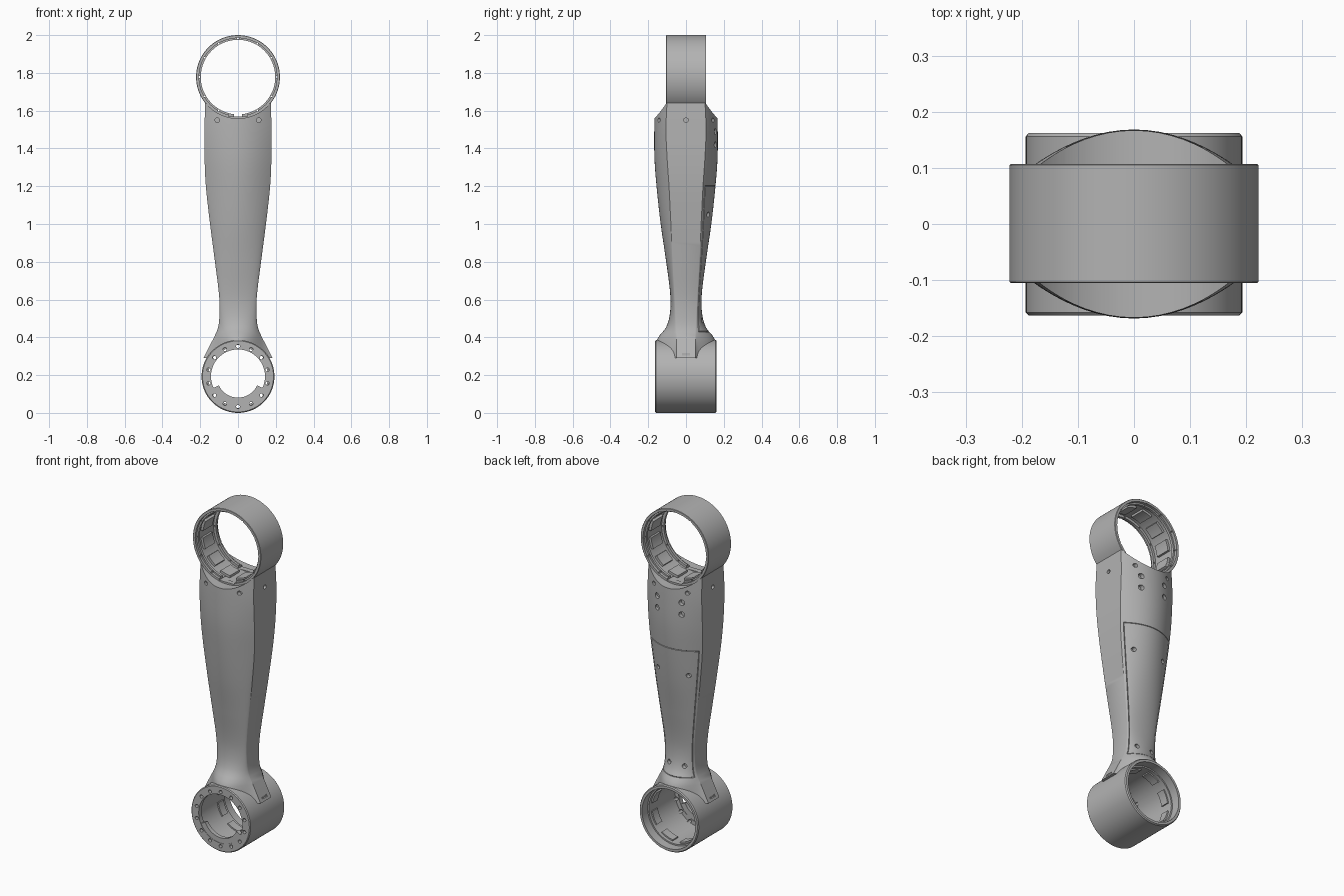
import bpy, bmesh, math
from math import sin, cos, pi, radians
from mathutils import Matrix, Vector

default = bpy.data.objects.get("Cube")
if default:
    bpy.data.objects.remove(default, do_unlink=True)

TOP_Z, LOW_Z = 1.778, 0.193      # centres of the two bearing rings

metal = bpy.data.materials.new("plain grey metal")
metal.use_nodes = True
GREY = (0.45, 0.45, 0.45, 1)
metal.diffuse_color = GREY
metal.node_tree.nodes["Principled BSDF"].inputs["Base Color"].default_value = GREY


def skin(bm, loops, wrap):
    """Join closed loops of points into a tube, wrapped or capped."""
    rows = [[bm.verts.new(p) for p in loop] for loop in loops]
    n = len(rows[0])
    pairs = list(zip(rows, rows[1:])) + ([(rows[-1], rows[0])] if wrap else [])
    for a, b in pairs:
        for i in range(n):
            j = (i + 1) % n
            bm.faces.new((a[i], a[j], b[j], b[i]))
    if not wrap:
        bm.faces.new(rows[0])
        bm.faces.new(rows[-1])
    bmesh.ops.recalc_face_normals(bm, faces=bm.faces)


def revolve(bm, profile, z, start=0, end=360, steps=96):
    """Turn a (radius, y) profile about a y axis at height z."""
    full = end - start == 360
    angles = [radians(start + (end - start) * i / steps) for i in range(steps + (not full))]
    skin(bm, [[(r * cos(a), y, z + r * sin(a)) for r, y in profile] for a in angles], full)


def finish(bm, name):
    mesh = bpy.data.meshes.new(name)
    bm.to_mesh(mesh)
    bm.free()
    obj = bpy.data.objects.new(name, mesh)
    bpy.context.collection.objects.link(obj)
    mesh.materials.append(metal)
    return obj


def drill(bm, at, axis, radius, length, sides=16):
    turn = Vector((0, 0, 1)).rotation_difference(Vector(axis)).to_matrix().to_4x4()
    bmesh.ops.create_cone(bm, cap_ends=True, segments=sides, radius1=radius, radius2=radius,
                          depth=length, matrix=Matrix.Translation(at) @ turn)


def box(bm, at, size):
    bmesh.ops.create_cube(bm, size=1, matrix=Matrix.Translation(at) @ Matrix.Diagonal((*size, 1)))


def activate(obj):
    bpy.ops.object.select_all(action="DESELECT")
    obj.select_set(True)
    bpy.context.view_layer.objects.active = obj


def carve(obj, bm):
    cutter = finish(bm, obj.name + "_cutter")
    cutter.hide_render = True
    mod = obj.modifiers.new("cut", "BOOLEAN")
    mod.operation, mod.solver, mod.object = "DIFFERENCE", "EXACT", cutter
    activate(obj)
    bpy.ops.object.modifier_apply(modifier=mod.name)
    bpy.data.objects.remove(cutter, do_unlink=True)


def smooth(obj):
    activate(obj)
    bpy.ops.object.shade_smooth_by_angle(angle=radians(30))


# Arm sections: height, half width, half depth, half flat side, roundness
SECTIONS = [
    (.29, .183, .158, .05, 1.5), (.36, .148, .158, .05, 1.3), (.4, .127, .147, .05, 1),
    (.45, .106, .107, .05, .7), (.52, .098, .086, .054, .6), (.62, .1, .083, .06, .6),
    (.8, .122, .105, .07, .7), (1, .148, .134, .08, .85), (1.2, .17, .156, .09, 1),
    (1.35, .177, .167, .1, 1), (1.5, .177, .168, .106, 1), (1.66, .174, .164, .1, 1)]


def section(z):
    """Smoothly interpolated arm section at height z."""
    last = len(SECTIONS) - 1
    k = max(i for i in range(last) if SECTIONS[i][0] <= z + 1e-6)
    a, b = SECTIONS[k], SECTIONS[k + 1]
    before, after = SECTIONS[max(k - 1, 0)], SECTIONS[min(k + 2, last)]
    h = b[0] - a[0]
    t = (z - a[0]) / h
    out = []
    for c in range(1, 5):
        m0 = (b[c] - before[c]) / (b[0] - before[0]) * h
        m1 = (after[c] - a[c]) / (after[0] - a[0]) * h
        out.append((2*t**3 - 3*t**2 + 1) * a[c] + (t**3 - 2*t*t + t) * m0
                   + (3*t*t - 2*t**3) * b[c] + (t**3 - t*t) * m1)
    return out


def surface_y(x, z):
    w, d, f, p = section(z)
    return f + (d - f) * max(0, 1 - (x / w) ** 2) ** p


# Arm body: flat sides with bulged front and back
ARC, ROWS = 24, 69
loops = []
for i in range(ROWS + 1):
    z = .29 + (1.66 - .29) * i / ROWS
    w, d, f, p = section(z)
    half = []
    for j in range(ARC + 1):
        t = -pi / 2 + pi * j / ARC
        half.append((w * sin(t), f + (d - f) * max(0, cos(t)) ** (2 * p)))
    loops.append([(x, y, z) for x, y in half] + [(-x, -y, z) for x, y in half])
bm = bmesh.new()
skin(bm, loops, False)

# Back cover outlined by a fine groove
cover = []
for face in bm.faces:
    c = face.calc_center_median()
    if c.y > .03 and .43 < c.z < 1.2 and len(face.verts) == 4:
        if abs(c.x) < .93 * section(c.z)[0]:
            cover.append(face)
bmesh.ops.inset_region(bm, faces=cover, thickness=.003, depth=-.004, use_even_offset=True)
bmesh.ops.inset_region(bm, faces=cover, thickness=.001, depth=.004, use_even_offset=True)
arm = finish(bm, "arm_body")

# Ring seats, screw holes and side slots in the arm
bm = bmesh.new()
drill(bm, (0, 0, TOP_Z), (0, 1, 0), .219, 1, 96)
drill(bm, (0, 0, LOW_Z), (0, 1, 0), .18, 1, 96)
for side in (-1, 1):
    drill(bm, (side * .175, 0, 1.55), (1, 0, 0), .012, .03)
    for face in (-1, 1):
        drill(bm, (side * .11, face * surface_y(.11, 1.55), 1.55), (0, 1, 0), .012, .04)
    for x, z, r in ((.08, 1.49, .016), (.08, 1.42, .016), (.1, 1.05, .013), (.05, .49, .013)):
        drill(bm, (side * x, surface_y(x, z), z), (0, 1, 0), r, .04)
    box(bm, (side * .178, 0, .31), (.02, .045, .012))
carve(arm, bm)
smooth(arm)

# Upper ring: thin wall with a lip at each rim
bm = bmesh.new()
revolve(bm, [(.22, -.105), (.222, -.103), (.222, .105), (.22, .107), (.206, .107), (.206, .09),
             (.197, .09), (.197, .075), (.212, .075), (.212, -.075), (.197, -.075),
             (.197, -.09), (.206, -.09), (.206, -.105)], TOP_Z)
upper = finish(bm, "upper_ring")
bm = bmesh.new()
box(bm, (0, 0, 1.62), (.1, .3, .1))
for k in range(12):
    a = radians(30 * k)
    if k != 9:
        drill(bm, (.2045 * cos(a), 0, TOP_Z + .2045 * sin(a)), (0, 1, 0), .005, .3, 10)
carve(upper, bm)
smooth(upper)

# Ribs inside the upper ring
bm = bmesh.new()
for k in range(12):
    mid = 15 + 30 * k
    revolve(bm, [(.198, -.045), (.215, -.045), (.215, .045), (.198, .045)],
            TOP_Z, mid - 9, mid + 9, 6)
smooth(finish(bm, "upper_ring_ribs"))

# Lower ring: deep bore with a screw flange at the front
bm = bmesh.new()
revolve(bm, [(.188, -.163), (.193, -.158), (.193, .156), (.188, .162), (.174, .162), (.174, .11),
             (.166, .11), (.166, -.135), (.143, -.135), (.143, -.163)], LOW_Z)
lower = finish(bm, "lower_ring")
bm = bmesh.new()
for k in range(14):
    a = 2 * pi * (k + .5) / 14
    drill(bm, (.16 * cos(a), -.15, LOW_Z + .16 * sin(a)), (0, 1, 0), .01, .06, 14)
carve(lower, bm)
smooth(lower)

# Inner step of the flange along its lower half
bm = bmesh.new()
revolve(bm, [(.112, -.161), (.147, -.161), (.147, -.137), (.112, -.137)], LOW_Z, 205, 335, 40)
smooth(finish(bm, "flange_step"))

# Low ribs along the lower bore
bm = bmesh.new()
for k in range(8):
    mid = 22.5 + 45 * k
    revolve(bm, [(.158, .04), (.169, .04), (.169, .09), (.158, .09)], LOW_Z, mid - 14, mid + 14, 8)
smooth(finish(bm, "lower_ring_ribs"))
